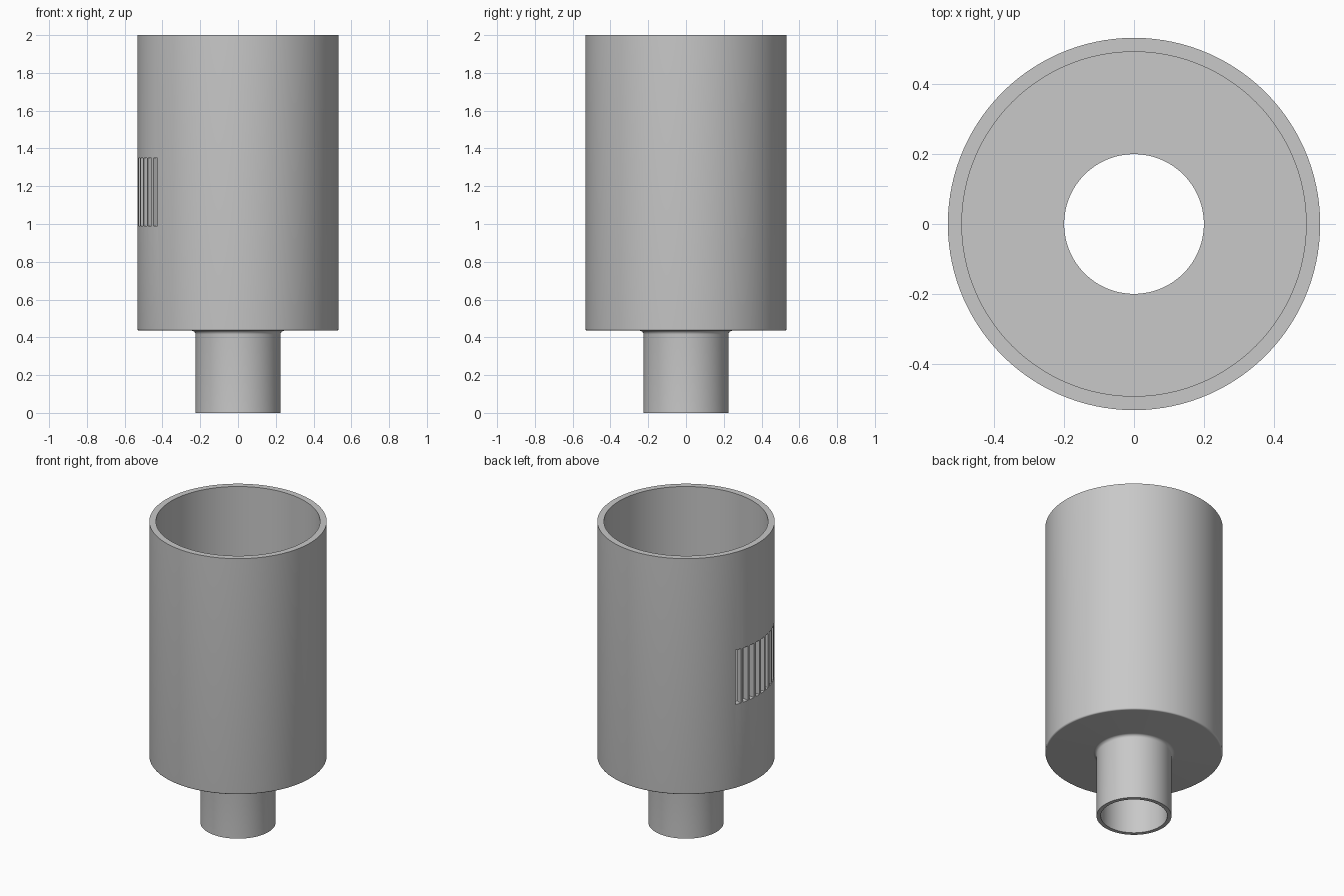
import bpy, bmesh
from math import sin, cos, radians, pi
from mathutils import Matrix

cube = bpy.data.objects.get("Cube")
if cube:
    bpy.data.objects.remove(cube, do_unlink=True)

# Main sizes
BODY_R, BORE_R = 0.533, 0.493
NECK_R, HOLE_R = 0.225, 0.2
SHOULDER, FLOOR, TOP = 0.435, 0.475, 2.0
FILLET, ROUND = 0.02, 0.01

grey = bpy.data.materials.new("plain grey")
grey.use_nodes = True
colour = (0.58, 0.58, 0.58, 1)
grey.diffuse_color = colour
grey.node_tree.nodes["Principled BSDF"].inputs["Base Color"].default_value = colour


def make_object(name, bm):
    bmesh.ops.recalc_face_normals(bm, faces=bm.faces)
    mesh = bpy.data.meshes.new(name)
    bm.to_mesh(mesh)
    bm.free()
    mesh.materials.append(grey)
    obj = bpy.data.objects.new(name, mesh)
    bpy.context.collection.objects.link(obj)
    return obj


def arc(r, z, radius, start, end, steps=6):
    angles = [radians(start + (end - start) * i / steps) for i in range(steps + 1)]
    return [(r + radius * cos(a), z + radius * sin(a)) for a in angles]


def lathe(name, profile, segments=120):
    bm = bmesh.new()
    verts = [bm.verts.new((r, 0, z)) for r, z in profile]
    edges = [bm.edges.new((v, verts[i - 1])) for i, v in enumerate(verts)]
    bmesh.ops.spin(bm, geom=verts + edges, cent=(0, 0, 0), axis=(0, 0, 1),
                   angle=2 * pi, steps=segments, use_merge=True)
    bmesh.ops.remove_doubles(bm, verts=bm.verts, dist=1e-5)
    return make_object(name, bm)


# Cup body and hollow neck, turned from one closed wall profile
profile = [(HOLE_R, 0), (NECK_R, 0)]
profile += arc(NECK_R + FILLET, SHOULDER - FILLET, FILLET, 180, 90)
profile += arc(BODY_R - ROUND, SHOULDER + ROUND, ROUND, -90, 0)
profile += [(BODY_R, TOP), (BORE_R, TOP), (BORE_R, FLOOR), (HOLE_R, FLOOR)]
body = lathe("slotted_cup_body", profile)

# Row of upright vent slots through the wall
SLOTS, FIRST, PITCH = 10, 161.1, 5.97
LOW, HIGH, WIDTH = 0.99, 1.35, 0.039
bm = bmesh.new()
for i in range(SLOTS):
    place = (Matrix.Rotation(radians(FIRST + PITCH * i), 4, "Z")
             @ Matrix.Translation((0.52, 0, (LOW + HIGH) / 2))
             @ Matrix.Diagonal((0.12, WIDTH, HIGH - LOW, 1)))
    bmesh.ops.create_cube(bm, size=1, matrix=place)
cutter = make_object("slot_cutter", bm)
cutter.hide_render = True

cut = body.modifiers.new("slots", "BOOLEAN")
cut.operation = "DIFFERENCE"
cut.solver = "EXACT"
cut.object = cutter
bpy.ops.object.select_all(action="DESELECT")
body.select_set(True)
bpy.context.view_layer.objects.active = body
bpy.ops.object.modifier_apply(modifier=cut.name)
bpy.data.objects.remove(cutter, do_unlink=True)

# Smooth walls with crisp rims
bpy.ops.object.shade_smooth_by_angle(angle=radians(30))
